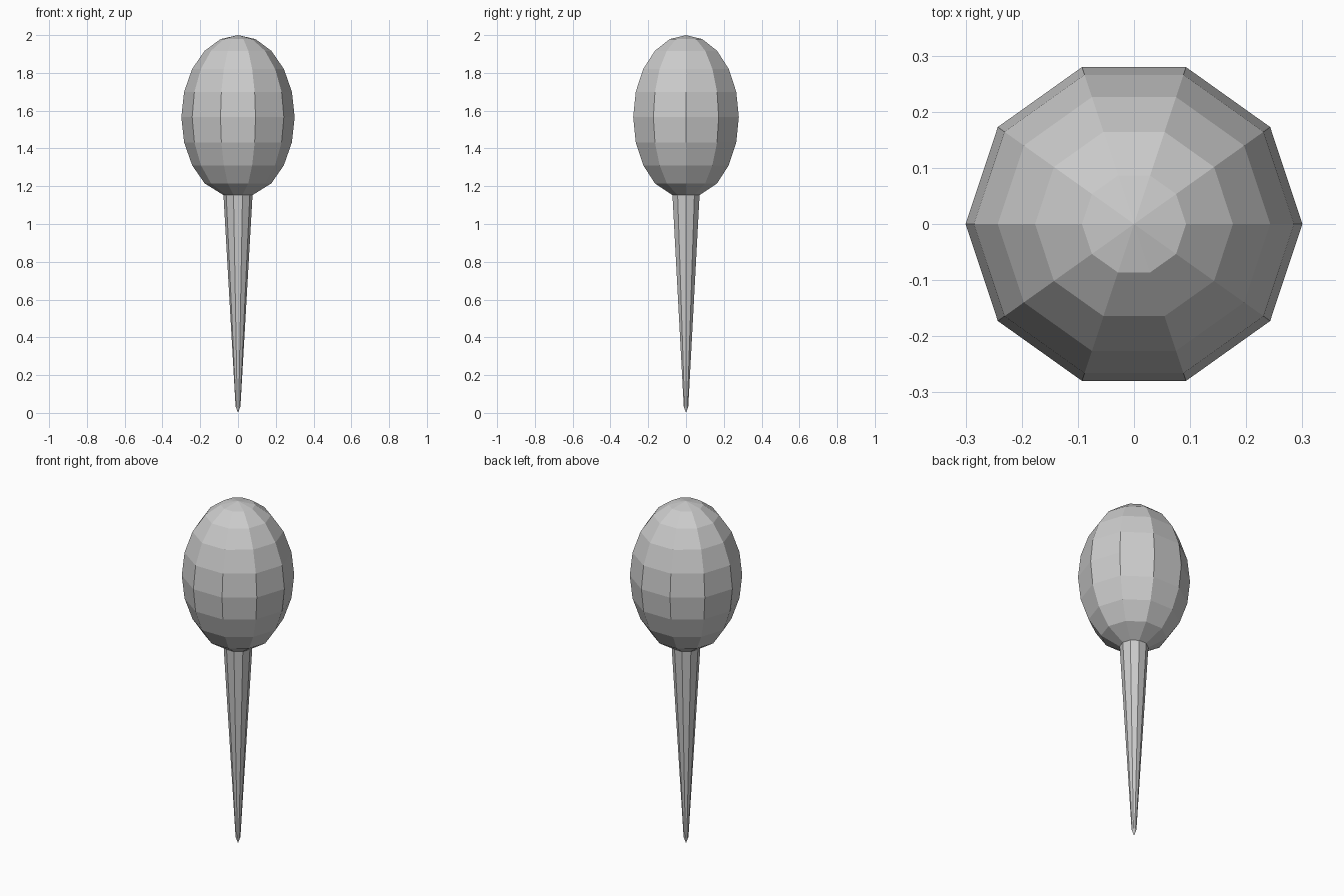
import bpy, bmesh
from math import sin, cos, pi

if "Cube" in bpy.data.objects:
    bpy.data.objects.remove(bpy.data.objects["Cube"])

SIDES = 10
Y_SCALE = 0.98


def lathe(name, profile):
    """Revolve (radius, z) points into a flat-faced surface; radius 0 is a pole."""
    bm = bmesh.new()
    rings = []
    for r, z in profile:
        n = SIDES if r > 0 else 1
        rings.append([bm.verts.new((r * cos(2 * pi * i / SIDES),
                                    r * sin(2 * pi * i / SIDES) * Y_SCALE, z))
                      for i in range(n)])
    for low, high in zip(rings, rings[1:]):
        for i in range(SIDES):
            j = (i + 1) % SIDES
            if len(low) == 1:
                bm.faces.new((low[0], high[j], high[i]))
            elif len(high) == 1:
                bm.faces.new((low[i], low[j], high[0]))
            else:
                bm.faces.new((low[i], low[j], high[j], high[i]))
    mesh = bpy.data.meshes.new(name)
    bm.to_mesh(mesh)
    bm.free()
    obj = bpy.data.objects.new(name, mesh)
    bpy.context.collection.objects.link(obj)
    return obj


# Egg-shaped head: ellipsoid rings, open where the spike joins
CENTRE, HALF_HEIGHT, RADIUS = 1.566, 0.434, 0.30
JOINT = (0.077, 1.153)
head = [JOINT]
for k in range(2, 10):
    a = pi * k / 10
    head.append((RADIUS * sin(a), CENTRE - HALF_HEIGHT * cos(a)))
head.append((0, 2.0))
lathe("head", head)

# Tapered spike with a small pointed tip
lathe("spike", [(0, 0), (0.013, 0.035), JOINT])
